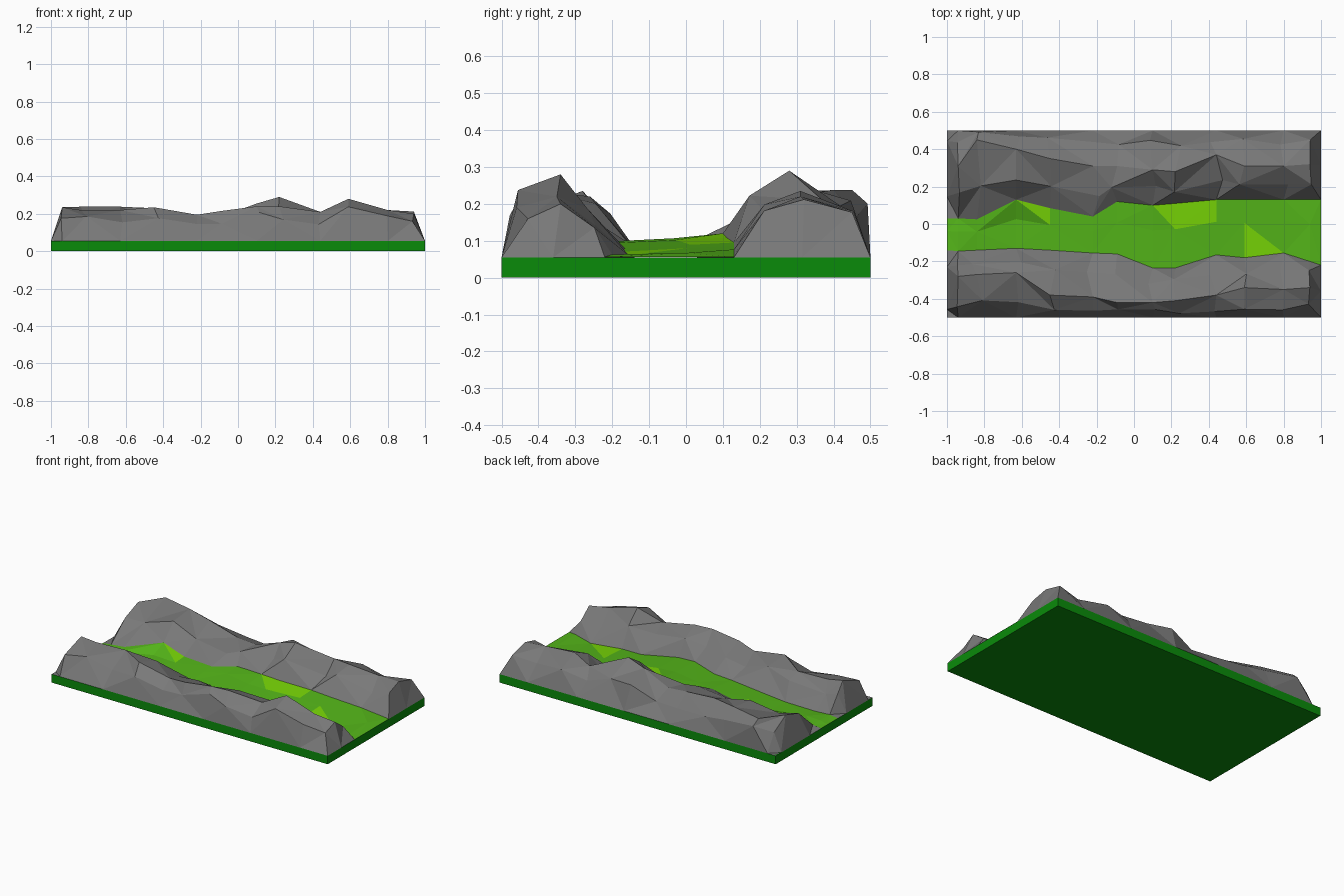
import bpy, random
from math import exp

if "Cube" in bpy.data.objects:
    bpy.data.objects.remove(bpy.data.objects["Cube"])

random.seed(4)
SLAB = 0.055

# stations along the valley:
# x, south valley edge y, south peak y, z, north valley edge y, north peak y, z
STATIONS = [
    (-1.00, -.14, -.33, SLAB, .03, .31, SLAB),
    (-0.94, -.145, -.28, .235, .03, .31, .235),
    (-0.84, -.14, -.27, .22, .025, .45, .238),
    (-0.63, -.13, -.26, .22, .13, .40, .238),
    (-0.45, -.14, -.38, .235, .085, .35, .23),
    (-0.22, -.155, -.39, .195, .04, .31, .195),
    (-0.09, -.16, -.42, .215, .12, .31, .185),
    (0.10, -.235, -.42, .24, .10, .29, .255),
    (0.22, -.235, -.41, .24, .11, .28, .29),
    (0.44, -.165, -.38, .21, .13, .37, .21),
    (0.59, -.18, -.34, .28, .13, .31, .235),
    (0.80, -.155, -.35, .22, .13, .31, .22),
    (0.94, -.20, -.34, .20, .13, .32, .212),
    (1.00, -.22, -.34, SLAB, .13, .32, SLAB),
]


def paint(name, rgb):
    m = bpy.data.materials.new(name)
    m.diffuse_color = (*rgb, 1)
    m.use_nodes = True
    m.node_tree.nodes["Principled BSDF"].inputs["Base Color"].default_value = m.diffuse_color
    return m


def loft(name, rows, mats):
    """Triangulated sheet through rows of points, diagonals alternating."""
    n = len(rows[0])
    faces = []
    for i in range(len(rows) - 1):
        for j in range(n - 1):
            a, b = i * n + j, (i + 1) * n + j
            if (i + j) % 2:
                faces += [(a, b, b + 1), (a, b + 1, a + 1)]
            else:
                faces += [(a, b, a + 1), (b, b + 1, a + 1)]
    me = bpy.data.meshes.new(name)
    me.from_pydata([p for r in rows for p in r], [], faces)
    for m in mats:
        me.materials.append(m)
    ob = bpy.data.objects.new(name, me)
    bpy.context.collection.objects.link(ob)
    return ob


def jit(a):
    return random.uniform(-a, a)


def mix(a, b, t):
    return a + (b - a) * t


def ridge(x, edge, py, pz, rim, ez):
    """Cross-section from valley edge over the crest to the outer rim."""
    if abs(x) == 1:
        return [(x, mix(edge, rim, t), SLAB) for t in (0, .25, .5, .88, 1)]
    d = 0.035 if abs(x) < .9 else 0.008
    return [
        (x, edge, ez),
        (x + jit(d), mix(edge, py, .45) + jit(.02), mix(ez, pz, .66) + jit(.025)),
        (x, py, pz),
        (x + jit(d), mix(py, rim, .66) + jit(.02), mix(SLAB, pz, .7) + jit(.025)),
        (x, rim, SLAB),
    ]


south, north, floor = [], [], []
for x, ys, sy, sz, yn, ny, nz in STATIONS:
    end = abs(x) == 1
    fz = SLAB + .001 + (0 if end else .003 + .045 * exp(-(x / .6) ** 2))
    nez = .12 if x in (-.63, .10) else fz + .01 * (abs(x) < .9)
    sez = fz - .006 * (abs(x) < .9)
    south.append(ridge(x, ys, sy, sz, -.5, sez)[::-1])
    north.append(ridge(x, yn, ny, nz, .5, nez))
    floor.append([(x, ys, sez), (x, mix(ys, yn, .6), fz + .004 * (not end)), (x, yn, nez)])

# rocky ridges on both sides
rock = paint("rock", (.19, .19, .19))
loft("south_ridge", south, [rock])
loft("north_ridge", north, [rock])

# grassy valley floor with brighter triangles
valley = loft("valley_floor", floor, [paint("grass", (.09, .47, .01)),
                                      paint("bright_grass", (.19, .68, .002))])
for i, j, k in ((3, 1, 1), (7, 1, 1), (8, 1, 0), (8, 1, 1), (10, 0, 0)):
    valley.data.polygons[(i * 2 + j) * 2 + k].material_index = 1

# ground slab
bpy.ops.mesh.primitive_cube_add(size=1, location=(0, 0, SLAB / 2))
slab = bpy.context.object
slab.name = "ground_slab"
slab.scale = (2, 1, SLAB)
slab.data.materials.append(paint("dark_green", (.003, .26, .003)))
